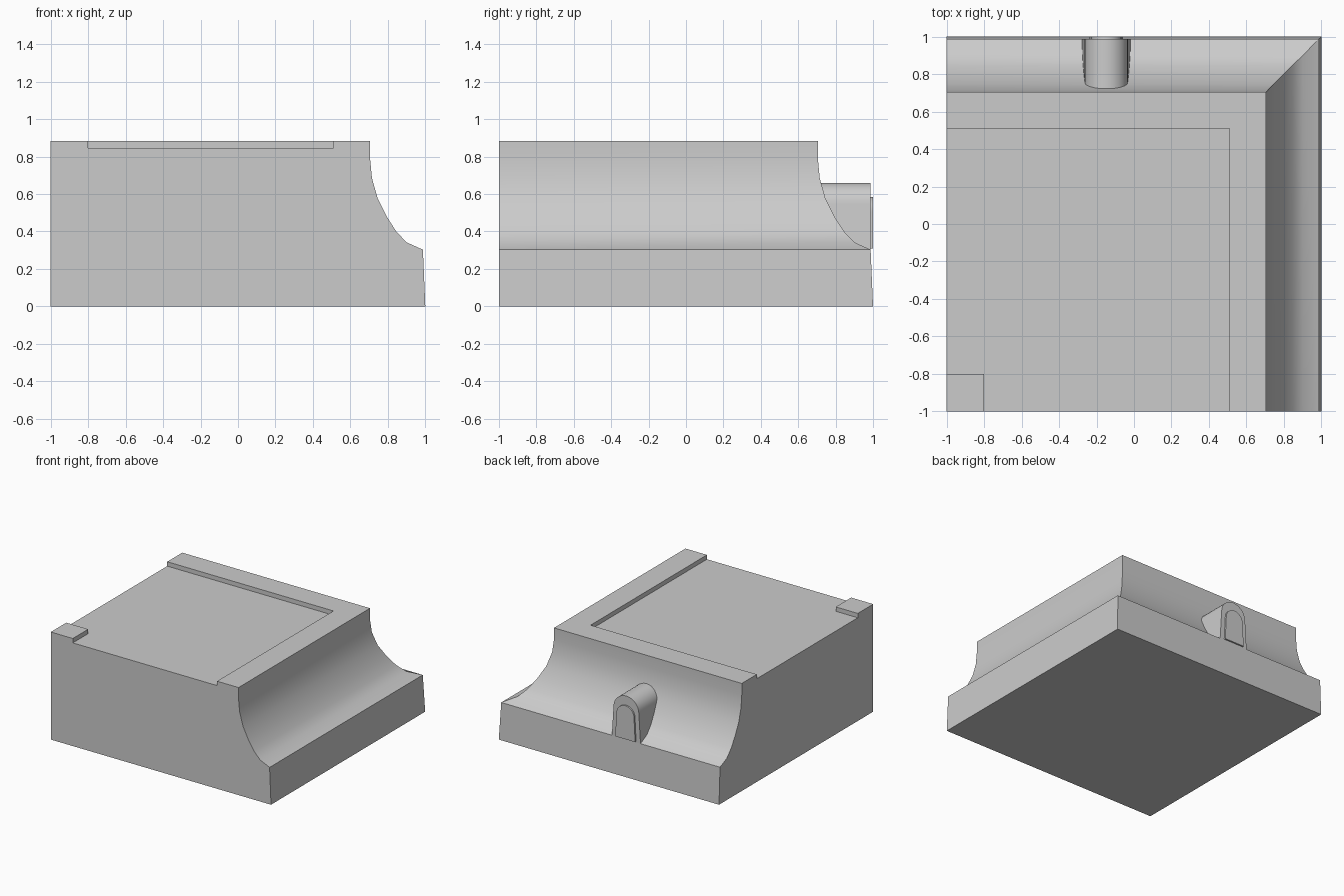
import bpy
import bmesh
import math

cube = bpy.data.objects.get("Cube")
if cube:
    bpy.data.objects.remove(cube)

grey = bpy.data.materials.new("stone_grey")
grey.use_nodes = True
colour = (0.6, 0.6, 0.6, 1)
grey.diffuse_color = colour
grey.node_tree.nodes["Principled BSDF"].inputs["Base Color"].default_value = colour


def loft(name, rings):
    """Join matching closed rings into a capped solid."""
    bm = bmesh.new()
    loops = [[bm.verts.new(p) for p in ring] for ring in rings]
    n = len(loops[0])
    for a, b in zip(loops, loops[1:]):
        for i in range(n):
            j = (i + 1) % n
            bm.faces.new((a[i], a[j], b[j], b[i]))
    bm.faces.new(loops[0])
    bm.faces.new(loops[-1])
    bmesh.ops.recalc_face_normals(bm, faces=bm.faces)
    mesh = bpy.data.meshes.new(name)
    bm.to_mesh(mesh)
    bm.free()
    obj = bpy.data.objects.new(name, mesh)
    bpy.context.collection.objects.link(obj)
    mesh.materials.append(grey)
    return obj


def smooth(obj):
    bpy.ops.object.select_all(action="DESELECT")
    obj.select_set(True)
    bpy.context.view_layer.objects.active = obj
    bpy.ops.object.shade_smooth_by_angle(angle=math.radians(30))


# Corner block: tapered plinth, then a concave sweep on the left and back sides
profile = [(1, 0), (0.987, 0.303), (0.9, 0.342), (0.845, 0.4), (0.795, 0.478),
           (0.746, 0.575), (0.715, 0.685), (0.705, 0.79), (0.705, 0.883)]
body = loft("block_body", [[(-1, -1, z), (d, -1, z), (d, d, z), (-1, d, z)]
                           for d, z in profile])

# Shallow tray in the top, leaving an L-shaped rim and a small corner post
tray = [(-0.8, -1.1), (0.51, -1.1), (0.51, 0.51), (-1.1, 0.51), (-1.1, -0.8), (-0.8, -0.8)]
cutter = loft("tray_cutter", [[(x, y, z) for x, y in tray] for z in (0.847, 1)])
cutter.hide_render = True
cut = body.modifiers.new("tray", "BOOLEAN")
cut.operation = "DIFFERENCE"
cut.solver = "EXACT"
cut.object = cutter
bpy.context.view_layer.objects.active = body
bpy.ops.object.modifier_apply(modifier=cut.name)
bpy.data.objects.remove(cutter)
smooth(body)


def arch(name, base_half, radius, bottom, top, y_start, y_end):
    """Extrude a round-topped outline along y."""
    cx = -0.148
    outline = [(cx + base_half, bottom)]
    for i in range(17):
        t = math.pi * i / 16
        outline.append((cx + radius * math.cos(t), top - radius + radius * math.sin(t)))
    outline.append((cx - base_half, bottom))
    obj = loft(name, [[(x, y, z) for x, z in outline] for y in (y_start, y_end)])
    smooth(obj)


# Arched dormer on the back with its raised door
arch("dormer", 0.13, 0.115, 0.3, 0.66, 0.7, 0.987)
arch("dormer_door", 0.09, 0.08, 0.31, 0.585, 0.97, 1)
